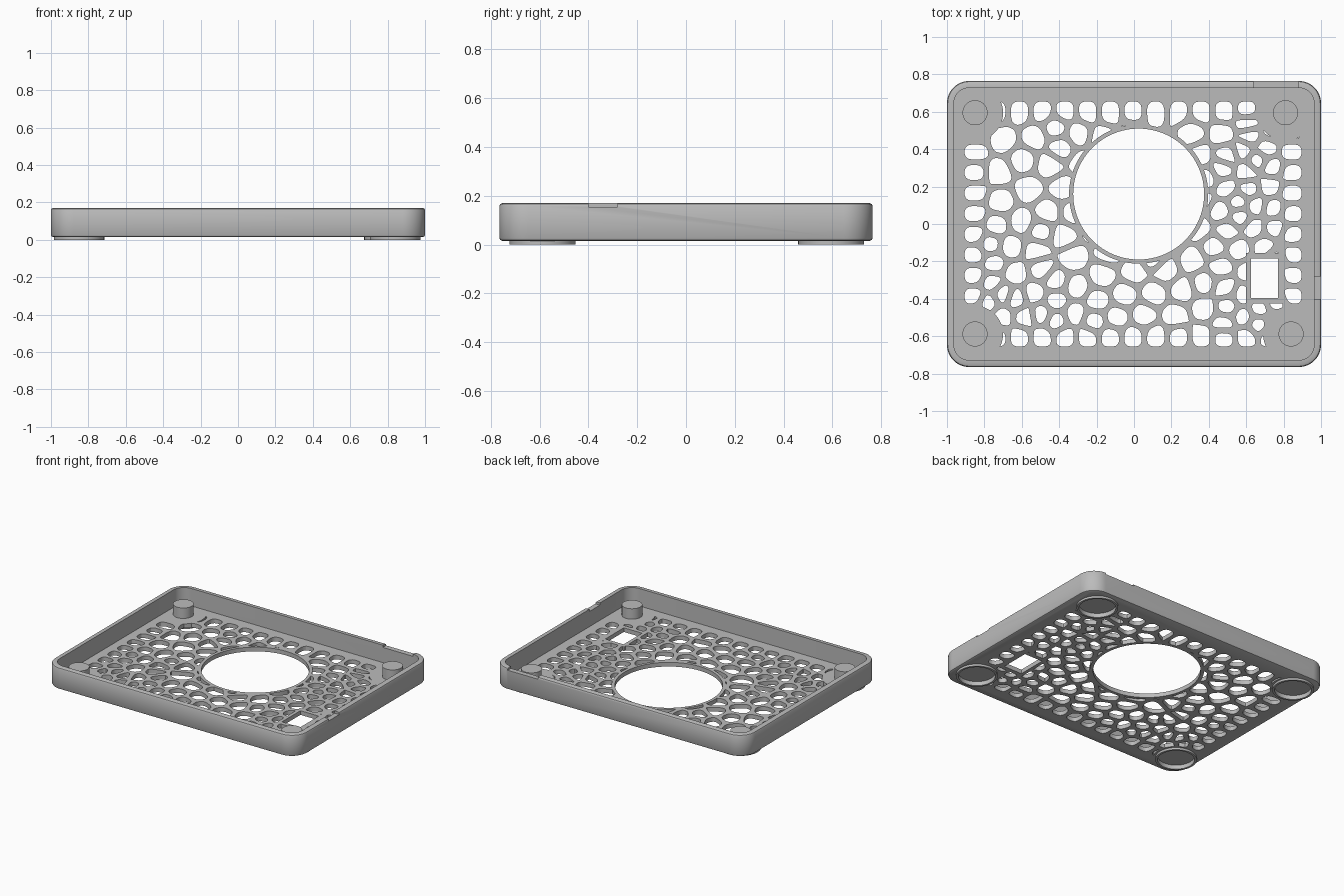
import bpy, bmesh, math, random
from mathutils import Vector

cube = bpy.data.objects.get("Cube")
if cube:
    bpy.data.objects.remove(cube, do_unlink=True)
random.seed(4)

grey = bpy.data.materials.new("grey plastic")
grey.use_nodes = True
COLOUR = (0.5, 0.5, 0.5, 1)
grey.diffuse_color = COLOUR
grey.node_tree.nodes["Principled BSDF"].inputs["Base Color"].default_value = COLOUR

HALF_X, HALF_Y, RADIUS, HEIGHT = 1.0, 0.765, 0.12, 0.17
BOTTOM, FLOOR, WALL = 0.015, 0.045, 0.037
FEET = [(-0.85, 0.595), (0.81, 0.595), (-0.85, -0.588), (0.84, -0.588)]
FAN = (0.025, 0.16)


def finish(name, bm):
    bmesh.ops.recalc_face_normals(bm, faces=bm.faces)
    mesh = bpy.data.meshes.new(name)
    bm.to_mesh(mesh)
    bm.free()
    mesh.materials.append(grey)
    obj = bpy.data.objects.new(name, mesh)
    bpy.context.collection.objects.link(obj)
    return obj


def loft(bm, rings, closed=False):
    """Skin a list of equal loops; cap the ends or join them up."""
    loops = [[bm.verts.new(p) for p in ring] for ring in rings]
    pairs = list(zip(loops, loops[1:]))
    if closed:
        pairs.append((loops[-1], loops[0]))
    else:
        bm.faces.new(loops[0])
        bm.faces.new(loops[-1])
    for a, b in pairs:
        for i in range(len(a)):
            j = (i + 1) % len(a)
            bm.faces.new((a[i], a[j], b[j], b[i]))


def prism(bm, outline, z0, z1):
    loft(bm, [[(x, y, z) for x, y in outline] for z in (z0, z1)])


def circle(centre, r, n=48):
    return [(centre[0] + r * math.cos(2 * math.pi * i / n),
             centre[1] + r * math.sin(2 * math.pi * i / n)) for i in range(n)]


def rect(x0, x1, y0, y1):
    return [(x0, y0), (x1, y0), (x1, y1), (x0, y1)]


def rounded_ring(inset, z, steps=12):
    """Rounded rectangle of the case, moved inward."""
    r, ring = RADIUS - inset, []
    for k, (sx, sy) in enumerate([(1, 1), (-1, 1), (-1, -1), (1, -1)]):
        for i in range(steps + 1):
            a = math.pi / 2 * (k + i / steps)
            ring.append((sx * (HALF_X - RADIUS) + r * math.cos(a),
                         sy * (HALF_Y - RADIUS) + r * math.sin(a), z))
    return ring


def subtract(obj, cutter):
    """Cut one object from another and remove the cutter."""
    mod = obj.modifiers.new("cut", 'BOOLEAN')
    mod.operation, mod.solver, mod.object = 'DIFFERENCE', 'EXACT', cutter
    cutter.hide_render = True
    graph = bpy.context.evaluated_depsgraph_get()
    mesh = bpy.data.meshes.new_from_object(obj.evaluated_get(graph))
    obj.modifiers.clear()
    obj.data = mesh
    bpy.data.objects.remove(cutter, do_unlink=True)


# Cellular pattern: regular seeds along the border, relaxed seeds inside
X0, X1, Y0, Y1 = -0.905, 0.895, -0.655, 0.655
EDGE = 0.05


def cell(seed, seeds, gap):
    """Convex cell around a seed, kept a gap away from its neighbours."""
    poly = [Vector(p) for p in rect(X0, X1, Y0, Y1)]
    for other in seeds:
        d = other - seed
        if other is seed or d.length > 0.5:
            continue
        d_unit = d.normalized()
        limit = d_unit.dot((seed + other) / 2) - gap
        out = []
        for p, q in zip(poly, poly[1:] + poly[:1]):
            dp, dq = d_unit.dot(p) - limit, d_unit.dot(q) - limit
            if dp <= 0:
                out.append(p)
            if dp * dq < 0:
                out.append(p.lerp(q, dp / (dp - dq)))
        poly = out
        if len(poly) < 3:
            return []
    return poly


def soften(poly):
    for _ in range(2):
        poly = [p.lerp(q, t) for p, q in zip(poly, poly[1:] + poly[:1]) for t in (0.23, 0.77)]
    return poly


border = []
for i in range(15):
    x = X0 + EDGE + (X1 - X0 - 2 * EDGE) * i / 14
    border += [Vector((x, Y1 - EDGE)), Vector((x, Y0 + EDGE))]
for i in range(1, 11):
    y = Y0 + EDGE + (Y1 - Y0 - 2 * EDGE) * i / 11
    border += [Vector((X0 + EDGE, y)), Vector((X1 - EDGE, y))]
inner = [Vector((random.uniform(X0 + 0.1, X1 - 0.1), random.uniform(Y0 + 0.1, Y1 - 0.1)))
         for _ in range(112)]
for _ in range(7):
    seeds = border + inner
    relaxed = []
    for s in inner:
        poly = cell(s, seeds, 0)
        relaxed.append(sum(poly, Vector((0, 0))) / len(poly) if poly else s)
    inner = relaxed

seeds = border + inner
bm = bmesh.new()
for s in seeds:
    poly = cell(s, seeds, 0.015)
    if len(poly) > 2:
        prism(bm, soften(poly), -0.05, 0.1)
vents = finish("vent_cutter", bm)

# Solid zones that interrupt the pattern: foot pads, fan ring, window frame
bm = bmesh.new()
for f in FEET:
    prism(bm, circle(f, 0.15), -0.1, 0.15)
prism(bm, circle(FAN, 0.372, 96), -0.1, 0.15)
prism(bm, rect(0.6, 0.797, -0.425, -0.155), -0.1, 0.15)
subtract(vents, finish("solid_zones", bm))

# Tray: floor and wall in one solid
bm = bmesh.new()
profile = [(0.012, BOTTOM), (0.004, BOTTOM + 0.004), (0, BOTTOM + 0.012),
           (0, HEIGHT - 0.012), (0.004, HEIGHT - 0.004), (0.012, HEIGHT),
           (WALL, HEIGHT), (WALL, FLOOR)]
loft(bm, [rounded_ring(i, z) for i, z in profile])
tray = finish("tray", bm)
subtract(tray, vents)

# Fan opening, window, foot recesses and two rim notches
bm = bmesh.new()
prism(bm, circle(FAN, 0.35, 96), -0.1, 0.1)
prism(bm, rect(0.625, 0.77, -0.395, -0.185), -0.1, 0.1)
for f in FEET:
    prism(bm, circle(f, 0.12), -0.1, 0.03)
prism(bm, rect(0.64, 0.88, 0.7, 0.8), HEIGHT - 0.016, 0.3)
prism(bm, rect(0.94, 1.1, -0.4, -0.28), HEIGHT - 0.016, 0.3)
subtract(tray, finish("opening_cutter", bm))

# Posts inside and foot rings beneath
parts = [tray]
for f, where in zip(FEET, ("back_right", "back_left", "front_right", "front_left")):
    bm = bmesh.new()
    prism(bm, circle(f, 0.067), FLOOR - 0.01, 0.12)
    parts.append(finish("post_" + where, bm))
    bm = bmesh.new()
    loft(bm, [[(x, y, z) for x, y in circle(f, r)]
              for r, z in ((0.135, 0), (0.135, 0.02), (0.12, 0.02), (0.12, 0))], closed=True)
    parts.append(finish("foot_ring_" + where, bm))

# Smooth rounded sides, keep edges sharp
bpy.ops.object.select_all(action='DESELECT')
for p in parts:
    p.select_set(True)
bpy.context.view_layer.objects.active = tray
bpy.ops.object.shade_smooth_by_angle(angle=math.radians(30))
